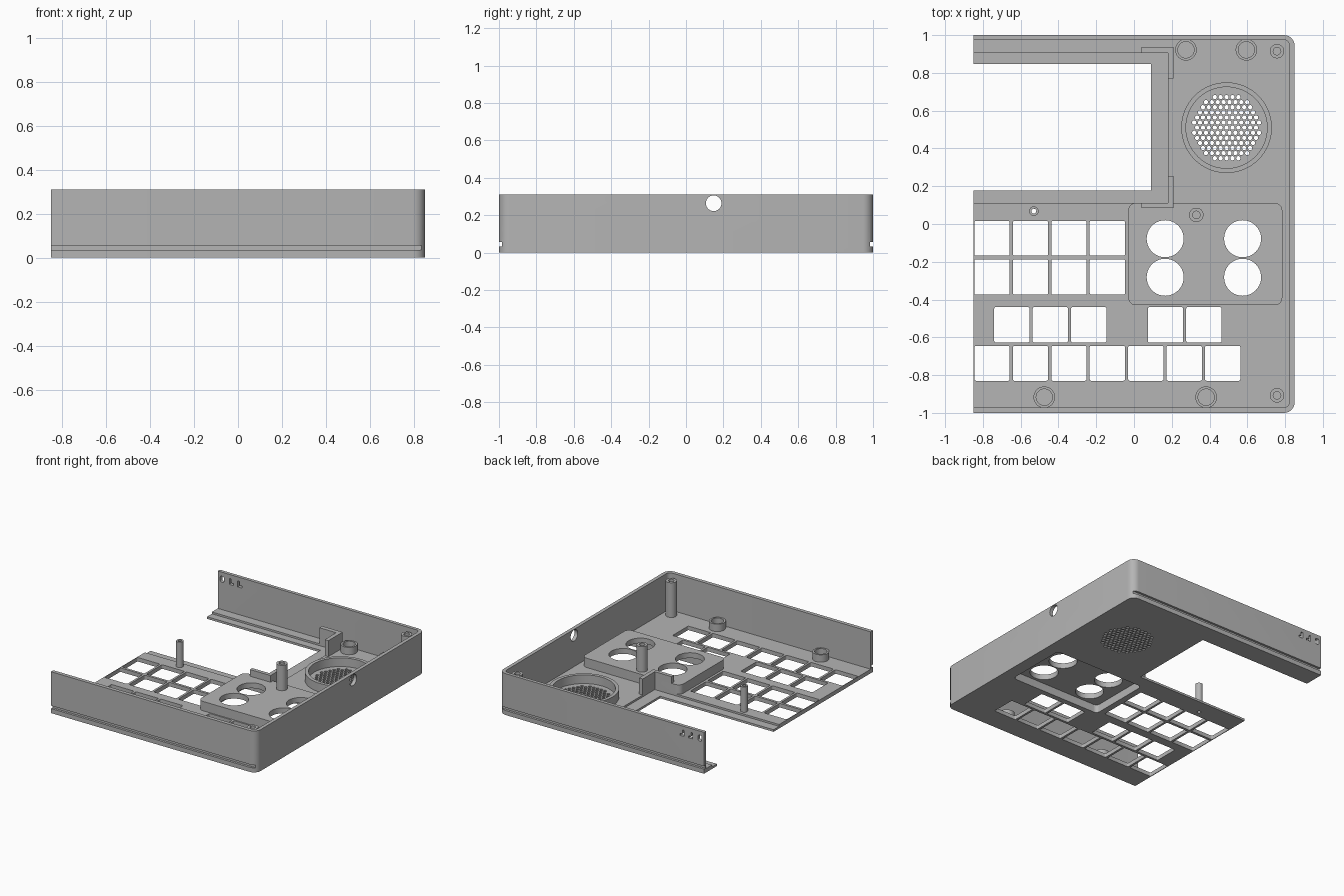
import bpy, bmesh
from math import cos, sin, pi, hypot

if "Cube" in bpy.data.objects:
    bpy.data.objects.remove(bpy.data.objects["Cube"], do_unlink=True)

grey = bpy.data.materials.new("matte grey plastic")
grey.use_nodes = True
COLOUR = (0.46, 0.46, 0.46, 1)
grey.diffuse_color = COLOUR
grey.node_tree.nodes["Principled BSDF"].inputs["Base Color"].default_value = COLOUR

FLOOR, TOP = 0.03, 0.31


def circle(cx, cy, r, n=32):
    return [(cx + r * cos(2 * pi * i / n), cy + r * sin(2 * pi * i / n)) for i in range(n)]


def rect(x0, x1, y0, y1, r=0.0, square_left=False, n=6):
    """Rectangle outline with optional rounded corners."""
    pts = []
    corners = [(x1, y1, -1, -1), (x0, y1, 1, -1), (x0, y0, 1, 1), (x1, y0, -1, 1)]
    for k, (x, y, sx, sy) in enumerate(corners):
        if r == 0 or (square_left and sx > 0):
            pts.append((x, y))
            continue
        for i in range(n + 1):
            a = (k + i / n) * pi / 2
            pts.append((x + sx * r + r * cos(a), y + sy * r + r * sin(a)))
    return pts


def prism(pts, lo, hi, axis="Z"):
    """One extruded outline, as (points, low, high, axis)."""
    return (pts, lo, hi, axis)


def make(name, prisms):
    bm = bmesh.new()
    place = {"Z": lambda a, b, h: (a, b, h), "X": lambda a, b, h: (h, a, b), "Y": lambda a, b, h: (a, h, b)}
    for pts, lo, hi, axis in prisms:
        low = [bm.verts.new(place[axis](a, b, lo)) for a, b in pts]
        high = [bm.verts.new(place[axis](a, b, hi)) for a, b in pts]
        bm.faces.new(low[::-1])
        bm.faces.new(high)
        for i in range(len(pts)):
            j = (i + 1) % len(pts)
            bm.faces.new((low[i], low[j], high[j], high[i]))
    return finish(name, bm)


def tube(name, cx, cy, r_out, r_in, z0, z1, n=32):
    bm = bmesh.new()
    profile = [(r_in, z0), (r_out, z0), (r_out, z1), (r_in, z1)]
    rings = [[bm.verts.new((x, y, z)) for x, y in circle(cx, cy, r, n)] for r, z in profile]
    for k in range(4):
        a, b = rings[k], rings[(k + 1) % 4]
        for i in range(n):
            j = (i + 1) % n
            bm.faces.new((a[i], a[j], b[j], b[i]))
    return smooth(finish(name, bm))


def finish(name, bm):
    bmesh.ops.recalc_face_normals(bm, faces=bm.faces)
    mesh = bpy.data.meshes.new(name)
    bm.to_mesh(mesh)
    bm.free()
    mesh.materials.append(grey)
    ob = bpy.data.objects.new(name, mesh)
    bpy.context.collection.objects.link(ob)
    return ob


def smooth(ob):
    bpy.ops.object.select_all(action="DESELECT")
    ob.select_set(True)
    bpy.context.view_layer.objects.active = ob
    bpy.ops.object.shade_smooth_by_angle(angle=0.6)
    return ob


def cut(ob, *groups):
    """Subtract each group of prisms, then drop the cutters."""
    for prisms in groups:
        cutter = make("cutter", prisms)
        cutter.hide_render = True
        mod = ob.modifiers.new("cut", "BOOLEAN")
        mod.operation, mod.solver, mod.object = "DIFFERENCE", "EXACT", cutter
        bpy.context.view_layer.objects.active = ob
        bpy.ops.object.modifier_apply(modifier=mod.name)
        bpy.data.objects.remove(cutter, do_unlink=True)


# Openings for the keys: (first x, low y, high y, count)
PITCH, KEY = 0.2035, 0.187
key_rows = [(-0.845, -0.168, 0.017, 4), (-0.845, -0.373, -0.187, 4), (-0.74, -0.627, -0.44, 3),
            (0.073, -0.627, -0.44, 2), (-0.845, -0.83, -0.645, 7)]
keys = [prism(rect(x + i * PITCH, x + i * PITCH + KEY, y0, y1, 0.008, n=3), -0.1, 0.1)
        for x, y0, y1, count in key_rows for i in range(count)]

# Speaker grille holes in a hexagonal field
SX, SY = 0.49, 0.51
grille = []
for row in range(-6, 7):
    for col in range(-7, 8):
        dx, dy = (col + 0.5 * (row % 2)) * 0.0312, row * 0.027
        if hypot(dx, dy) < 0.18:
            grille.append(prism(circle(SX + dx, SY + dy, 0.0115, 10), -0.1, 0.1))

# Side slots near the open end of the back wall
slots = [prism(rect(-0.83, -0.8, 0.235, 0.28, 0.01, n=3), 0.9, 1.1, "Y")]
for x in (-0.755, -0.685):
    slots.append(prism([(x, 0.235), (x + 0.035, 0.235), (x + 0.035, 0.25), (x + 0.015, 0.25),
                        (x + 0.015, 0.28), (x, 0.28)], 0.9, 1.1, "Y"))

# Case shell: floor and three walls, open on one side
shell = make("case_shell", [prism(rect(-0.85, 0.85, -1, 1, 0.055, True), 0, TOP)])
pocket = [prism(rect(0.0, 0.755, -0.4, 0.08, 0.03), -0.1, 0.06)]
grooves = [prism(rect(-1, 1, s - 0.017, s + 0.017), 0.034, 0.056) for s in (-1, 1)]
cut(shell,
    [prism(rect(-1, 0.823, -0.972, 0.975, 0.03, True), FLOOR, 0.5)],
    [prism(rect(-1, 0.18, 0.112, 0.905), 0.016, 0.2)],
    [prism(rect(-1, 0.09, 0.178, 0.848), -0.1, 0.2)],
    keys + grille + pocket + [prism(circle(-0.53, 0.068, 0.013, 16), -0.1, 0.1)],
    grooves,
    slots + [prism(circle(0.148, 0.264, 0.042), 0.7, 1, "X")])
smooth(shell)

# Raised control block, hollow underneath, with four round openings
block = make("control_block", [prism(rect(-0.03, 0.785, -0.43, 0.112, 0.04), 0.02, 0.1)])
cut(block, pocket, [prism(circle(x, y, 0.098, 40), -0.1, 0.2)
                    for x in (0.165, 0.575) for y in (-0.078, -0.282)])
smooth(block)

# Speaker ring
tube("speaker_ring", SX, SY, 0.24, 0.215, 0.02, 0.095, 64)

# Screw posts
tube("back_corner_post", 0.757, 0.915, 0.038, 0.02, 0.02, 0.29)
tube("front_corner_post", 0.757, -0.907, 0.038, 0.02, 0.02, 0.29)
tube("block_post", 0.33, 0.048, 0.038, 0.02, 0.09, 0.29)
tube("thin_post", -0.53, 0.068, 0.025, 0.013, 0.02, 0.22)

# Low round sockets
for i, (x, y) in enumerate([(0.275, 0.922), (0.595, 0.922), (-0.475, -0.917), (0.382, -0.917)]):
    tube(f"round_socket_{i + 1}", x, y, 0.057, 0.043, 0.02, 0.085)

# Corner brackets around the screen opening
for name, wall, inner, end in (("back_bracket", 0.938, 0.905, 0.77), ("front_bracket", 0.085, 0.112, 0.255)):
    make(name, [prism([(0.04, wall), (0.21, wall), (0.21, end), (0.18, end), (0.18, inner), (0.04, inner)],
                      0.016, 0.15)])
